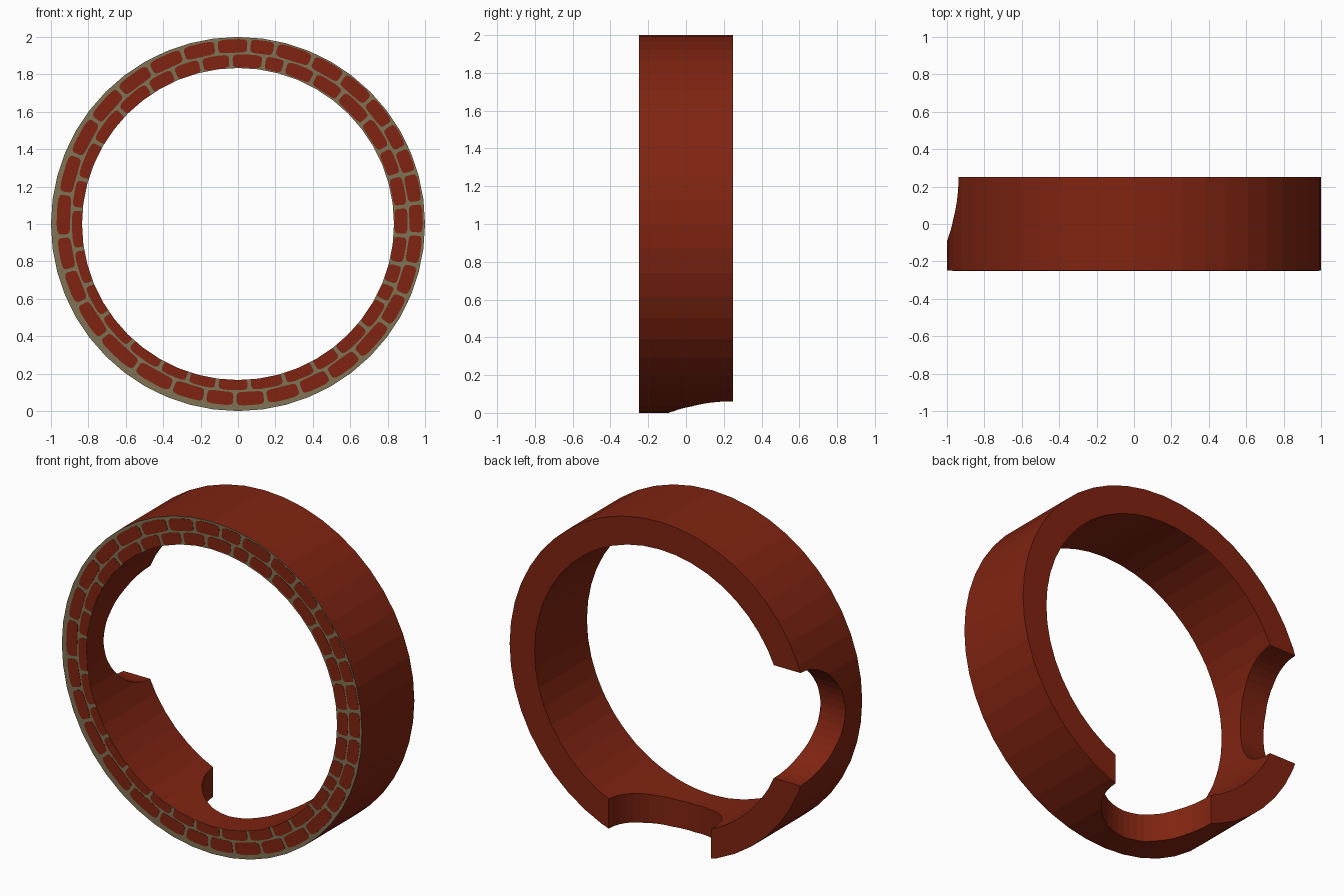
import bpy, bmesh, math

if "Cube" in bpy.data.objects:
    bpy.data.objects.remove(bpy.data.objects["Cube"])

R_OUT, R_IN, HALF, SEG = 1.0, 0.834, 0.25, 48
FACE_Y = -HALF + 0.0015          # mortar plane, bricks stand just proud of it


def material(name, rgb):
    m = bpy.data.materials.new(name)
    m.diffuse_color = (*rgb, 1)
    m.use_nodes = True
    m.node_tree.nodes["Principled BSDF"].inputs["Base Color"].default_value = m.diffuse_color
    return m


brick = material("brick red", (0.215, 0.0175, 0.0055))
mortar = material("mortar grey", (0.215, 0.170, 0.090))


def make_object(name, bm, mats):
    bmesh.ops.recalc_face_normals(bm, faces=bm.faces[:])
    me = bpy.data.meshes.new(name)
    bm.to_mesh(me)
    bm.free()
    for m in mats:
        me.materials.append(m)
    ob = bpy.data.objects.new(name, me)
    bpy.context.collection.objects.link(ob)
    return ob


def polar(r, a, y):
    # a is measured clockwise from the top, seen from the front
    return (r * math.sin(a), y, 1 + r * math.cos(a))


# Ring: rectangular section swept round, mortar on the front face
bm = bmesh.new()
section = [(R_OUT, FACE_Y), (R_OUT, HALF), (R_IN, HALF), (R_IN, FACE_Y)]
loops = [[bm.verts.new(polar(r, math.tau * i / SEG, y)) for r, y in section]
         for i in range(SEG)]
for i in range(SEG):
    a, b = loops[i], loops[(i + 1) % SEG]
    for k in range(4):
        f = bm.faces.new((a[k], a[(k + 1) % 4], b[(k + 1) % 4], b[k]))
        f.material_index = 1 if k == 3 else 0
ring = make_object("brick_ring", bm, [brick, mortar])

# Round notches cut through the back at the bottom and on the left
for name, loc, rot in (("bottom_notch_cutter", (0, HALF, 0.1), (0, 0, 0)),
                       ("left_notch_cutter", (-0.9, HALF, 1), (0, math.pi / 2, 0))):
    bpy.ops.mesh.primitive_cylinder_add(vertices=SEG, radius=0.34, depth=0.7,
                                        location=loc, rotation=rot)
    cutter = bpy.context.object
    cutter.name = name
    cutter.data.materials.append(brick)
    cutter.hide_render = True
    mod = ring.modifiers.new(name, 'BOOLEAN')
    mod.operation = 'DIFFERENCE'
    mod.solver = 'EXACT'
    mod.object = cutter
    bpy.context.view_layer.objects.active = ring
    bpy.ops.object.modifier_apply(modifier=name)
    bpy.data.objects.remove(cutter, do_unlink=True)

# Joint angles of the two brick courses, in degrees
outer_joints = [3.5, 12, 24.3, 35.4, 46.6, 56.7, 65.3, 73.6, 83.3, 93.2, 103,
                113.3, 124, 137.5, 149, 159.5, 171, 181, 190.8, 202, 215.5,
                230.3, 243.3, 254.7, 266, 280, 293, 306, 318.4, 330.4, 342, 353]
inner_joints = [9, 16.5, 27.3, 38.5, 51, 63, 73, 84, 94, 104, 111.5, 118, 129,
                142, 152, 163.5, 176, 187.5, 198, 208.6, 222, 235.7, 248, 261,
                275.3, 286, 300, 314, 327, 337, 347, 357.5]


def brick_course(name, joints, r0, r1, gap):
    """Thin rounded brick plates between successive joints."""
    bm = bmesh.new()
    for j, start in enumerate(joints):
        end = joints[j + 1] if j + 1 < len(joints) else joints[0] + 360
        mid, half = (start + end) / 2, (end - start) / 2 - gap / 2
        pts = []
        for k in range(28):                       # rounded-rectangle outline
            t = math.tau * (k + 0.5) / 28
            c, s = math.cos(t), math.sin(t)
            u = math.copysign(abs(c) ** 0.4, c)
            v = math.copysign(abs(s) ** 0.4, s)
            a = math.radians(mid + half * u)
            r = (r0 + r1) / 2 + (r1 - r0) / 2 * v
            r += 0.013 * math.cos(a - math.pi / 4)   # courses sit off centre
            pts.append((min(max(r, R_IN), 0.996), a))
        front = [bm.verts.new(polar(r, a, -HALF)) for r, a in pts]
        back = [bm.verts.new(polar(r, a, FACE_Y)) for r, a in pts]
        bm.faces.new(front)
        for k in range(len(pts)):
            n = (k + 1) % len(pts)
            bm.faces.new((front[k], front[n], back[n], back[k]))
    return make_object(name, bm, [brick])


brick_course("outer_brick_course", outer_joints, 0.907, 0.979, 1.1)
brick_course("inner_brick_course", inner_joints, 0.828, 0.898, 1.3)
